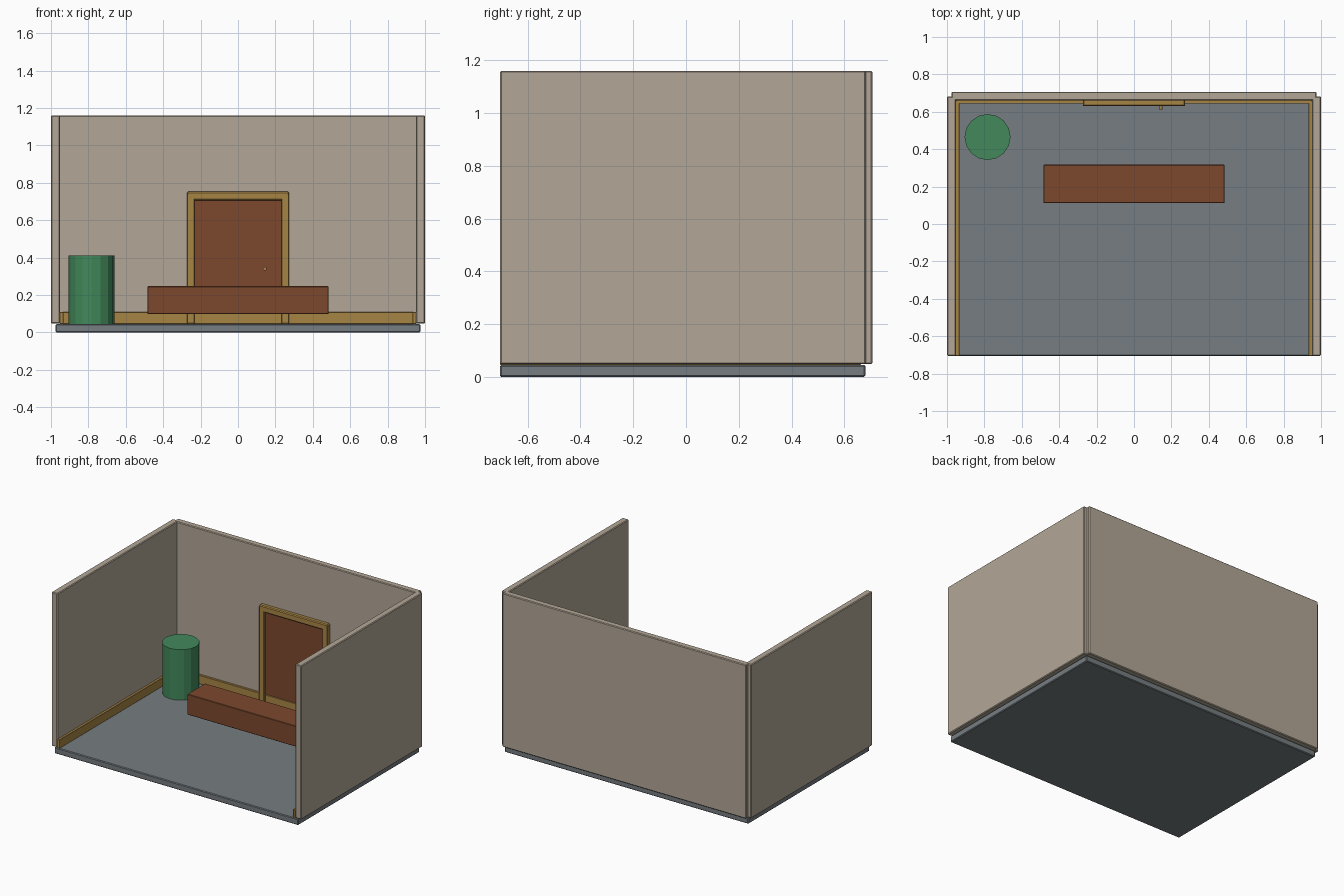
import bpy
import math

if "Cube" in bpy.data.objects:
    bpy.data.objects.remove(bpy.data.objects["Cube"])


def material(name, rgb):
    m = bpy.data.materials.new(name)
    m.diffuse_color = (*rgb, 1)
    m.use_nodes = True
    m.node_tree.nodes["Principled BSDF"].inputs["Base Color"].default_value = m.diffuse_color
    return m


PLASTER = material("warm plaster", (0.45, 0.39, 0.31))
SLATE = material("slate grey", (0.18, 0.205, 0.22))
GREEN = material("leaf green", (0.055, 0.25, 0.105))
BROWN = material("red brown wood", (0.20, 0.065, 0.027))
OCHRE = material("ochre wood", (0.39, 0.235, 0.06))


def finish(name, mat, bevel=0):
    o = bpy.context.object
    o.name = name
    o.data.materials.append(mat)
    if bevel:
        b = o.modifiers.new("soft edges", 'BEVEL')
        b.width = bevel
        b.segments = 1
    return o


def box(name, x, y, z, mat, bevel=0):
    """Box from (min, max) ranges on each axis."""
    ranges = (x, y, z)
    bpy.ops.mesh.primitive_cube_add(size=1, location=[(a + b) / 2 for a, b in ranges])
    o = bpy.context.object
    o.scale = [b - a for a, b in ranges]
    bpy.ops.object.transform_apply(location=False, rotation=False, scale=True)
    return finish(name, mat, bevel)


FRONT = -0.705
FLOOR = 0.045
SIDES = (("left", -1), ("right", 1))


def mirrored(a, b, s):
    return tuple(sorted((a * s, b * s)))


# Room shell
box("floor", (-0.975, 0.975), (FRONT, 0.68), (0, FLOOR), SLATE, 0.005)
box("back_wall", (-0.975, 0.975), (0.66, 0.707), (0.048, 1.16), PLASTER, 0.005)
for side, s in SIDES:
    box(side + "_wall", mirrored(0.952, 1.0, s), (FRONT, 0.682), (0.048, 1.16), PLASTER, 0.005)
    # Skirting along the side walls
    box(side + "_skirting", mirrored(0.934, 0.953, s), (FRONT, 0.66), (FLOOR, 0.108), OCHRE, 0.002)
    # Upright door jambs
    box(side + "_door_jamb", mirrored(0.232, 0.274, s), (0.63, 0.665), (FLOOR, 0.74), OCHRE, 0.004)
box("back_skirting", (-0.952, 0.952), (0.643, 0.661), (FLOOR, 0.108), OCHRE, 0.002)

# Door
box("door_header", (-0.274, 0.274), (0.63, 0.665), (0.706, 0.752), OCHRE, 0.006)
box("door_panel", (-0.233, 0.233), (0.648, 0.662), (FLOOR, 0.707), BROWN)
bpy.ops.mesh.primitive_cylinder_add(vertices=12, radius=0.01, depth=0.035,
                                    location=(0.143, 0.63, 0.34), rotation=(math.pi / 2, 0, 0))
finish("door_knob", OCHRE)

# Bench
box("bench", (-0.485, 0.485), (0.113, 0.317), (0.098, 0.247), BROWN, 0.003)

# Round planter in the back corner
bpy.ops.mesh.primitive_cylinder_add(vertices=16, radius=0.123, depth=0.41 - FLOOR,
                                    location=(-0.783, 0.465, (0.41 + FLOOR) / 2))
finish("round_planter", GREEN)
